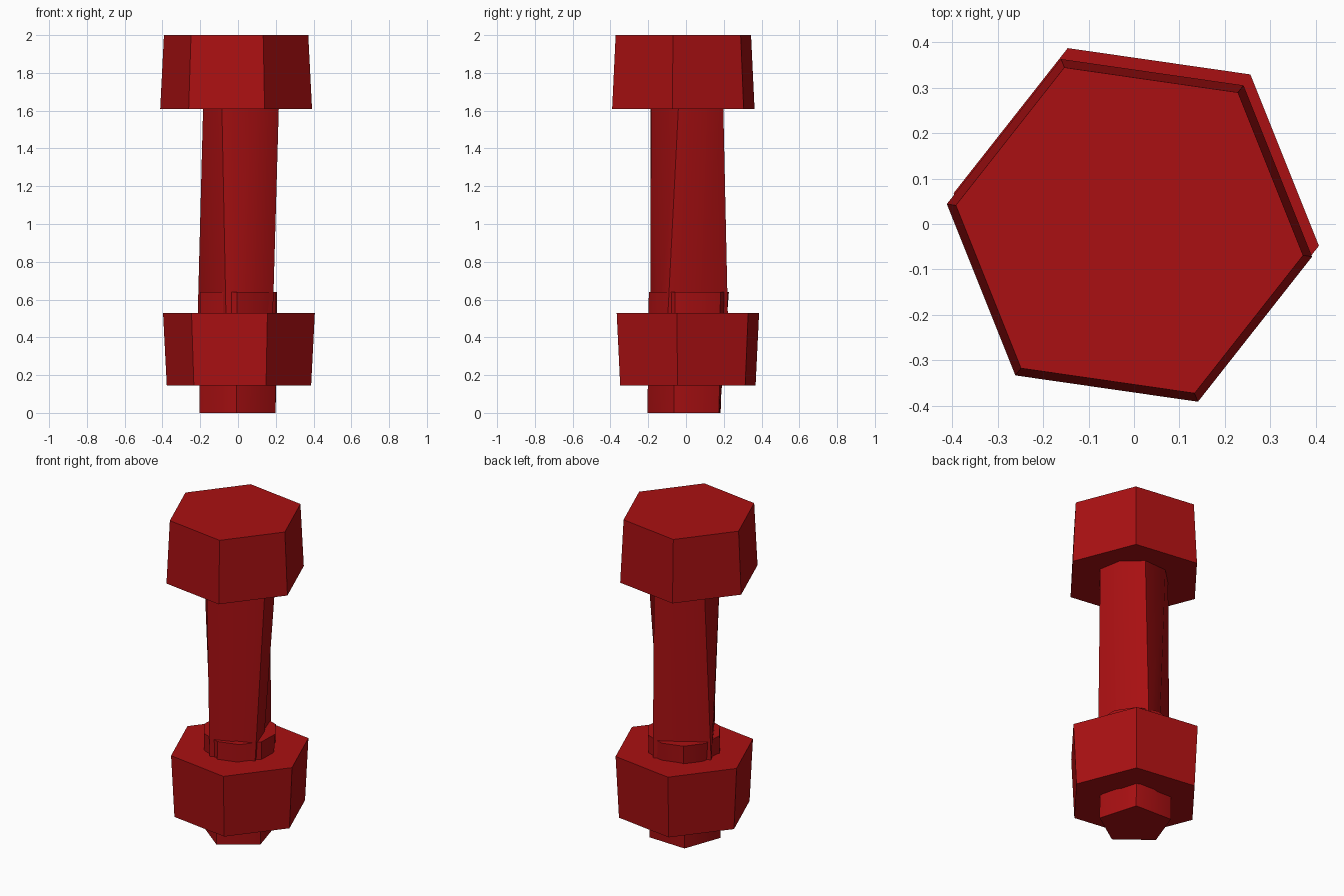
import bpy, bmesh, math

cube = bpy.data.objects.get("Cube")
if cube:
    bpy.data.objects.remove(cube, do_unlink=True)

red = bpy.data.materials.new("deep_red")
red.use_nodes = True
red.diffuse_color = (0.40, 0.005, 0.006, 1)
red.node_tree.nodes["Principled BSDF"].inputs["Base Color"].default_value = red.diffuse_color


def corners(angles, radius, centre, z, bulge):
    """Ring of corners plus mid points; bulge 0 is a straight side, 1 is on the circle."""
    ring = []
    for i, a in enumerate(angles):
        b = angles[(i + 1) % len(angles)]
        if b < a:
            b += 360
        half = math.radians((b - a) / 2)
        mid_radius = radius * (math.cos(half) * (1 - bulge) + bulge)
        for angle, r in ((math.radians(a), radius), (math.radians(a) + half, mid_radius)):
            ring.append((centre[0] + r * math.cos(angle), centre[1] + r * math.sin(angle), z))
    return ring


def hexagon(radius, centre, z):
    turn = [math.radians(-8.2 + 60 * i) for i in range(6)]
    return [(centre[0] + radius * math.cos(a), centre[1] + radius * math.sin(a), z) for a in turn]


def loft(name, lower, upper, smooth_angle=None):
    """Closed solid between two rings with the same number of points."""
    bm = bmesh.new()
    low = [bm.verts.new(p) for p in lower]
    top = [bm.verts.new(p) for p in upper]
    n = len(low)
    for i in range(n):
        j = (i + 1) % n
        bm.faces.new((low[i], low[j], top[j], top[i]))
    bm.faces.new(low[::-1])
    bm.faces.new(top)
    bmesh.ops.recalc_face_normals(bm, faces=bm.faces)
    mesh = bpy.data.meshes.new(name)
    bm.to_mesh(mesh)
    bm.free()
    mesh.materials.append(red)
    obj = bpy.data.objects.new(name, mesh)
    bpy.context.collection.objects.link(obj)
    if smooth_angle:
        bpy.ops.object.select_all(action="DESELECT")
        obj.select_set(True)
        bpy.context.view_layer.objects.active = obj
        bpy.ops.object.shade_smooth_by_angle(angle=math.radians(smooth_angle))
    return obj


# Hexagonal head, slightly wider below, and nut, slightly wider above
head_centre, nut_centre = (-0.01, -0.014), (0.005, 0.01)
loft("bolt_head", hexagon(0.406, head_centre, 1.61), hexagon(0.386, head_centre, 2.0))
loft("nut", hexagon(0.386, nut_centre, 0.145), hexagon(0.406, nut_centre, 0.53))

# Shank: square-sided at the nut, round under the head
loft("shank",
     corners([70, 170, 253, 328], 0.217, (0.0, 0.018), 0.5, 0),
     corners([70, 157, 243, 349], 0.21, (0.01, 0.0), 1.62, 0.95), 40)

# Threaded end: five-sided tip growing round through the nut
tip = [52 + 72 * i for i in range(5)]
loft("bolt_tip",
     corners(tip, 0.212, (0.0, 0.008), 0.0, 0),
     corners(tip, 0.212, (0.003, 0.015), 0.64, 1), 50)
